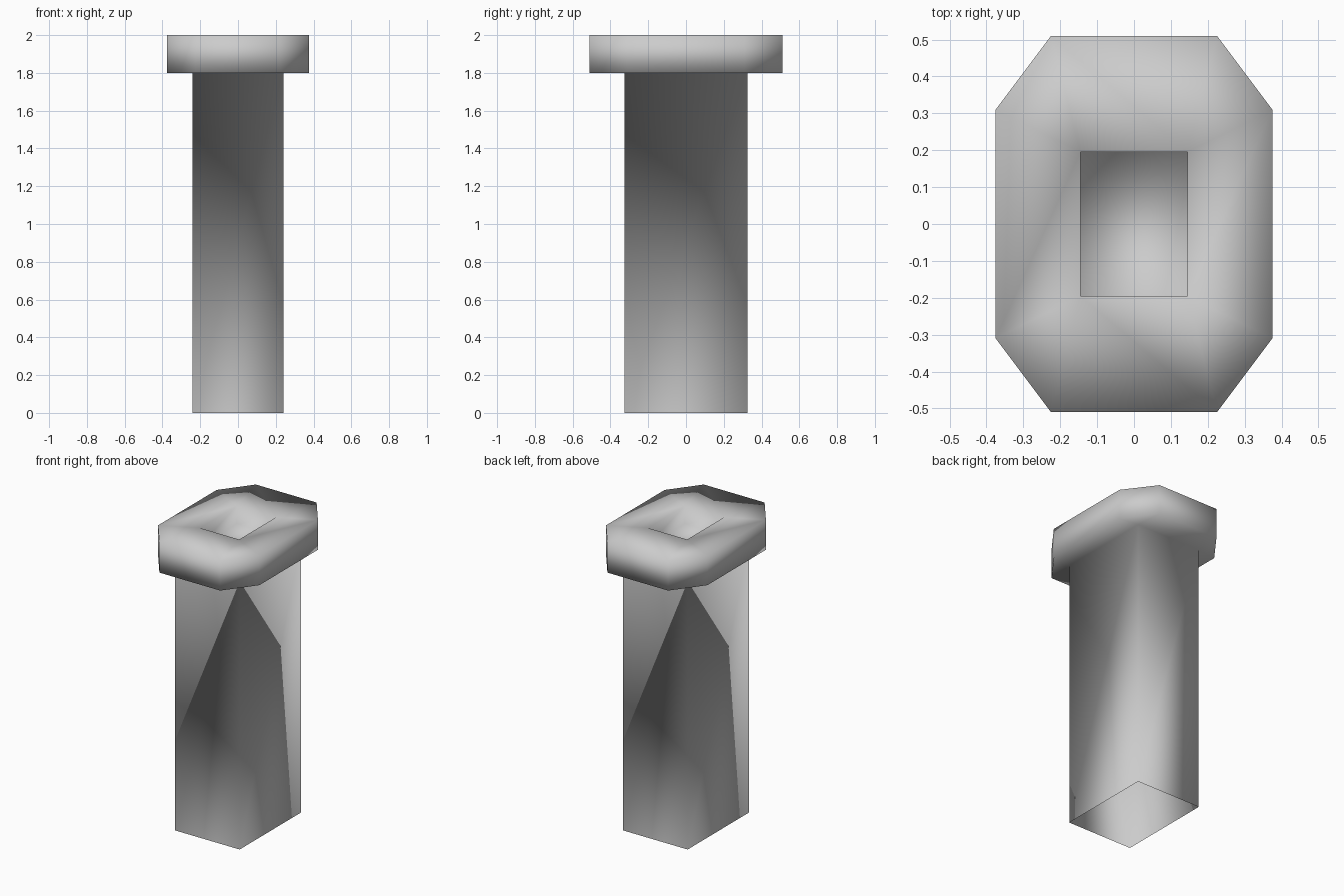
import bpy
import bmesh

# Remove the default cube
cube = bpy.data.objects.get("Cube")
if cube:
    bpy.data.objects.remove(cube, do_unlink=True)

SHAFT = (0.24, 0.325)    # half sizes in x and y
HEAD = (0.375, 0.51)
CHAMFER = (0.15, 0.2)
SOCKET = (0.145, 0.195)
HEAD_BOTTOM, HEAD_TOP, SOCKET_FLOOR = 1.8, 2.0, 1.88

# One flat grey for the whole part
grey = bpy.data.materials.new("grey")
grey.use_nodes = True
colour = (0.6, 0.6, 0.6, 1)
grey.diffuse_color = colour
grey.node_tree.nodes["Principled BSDF"].inputs["Base Color"].default_value = colour

bm = bmesh.new()


def rectangle(half, z):
    """Four corners, counter-clockwise from front left of the outline."""
    x, y = half
    return [bm.verts.new((sx * x, sy * y, z))
            for sx, sy in ((-1, -1), (1, -1), (1, 1), (-1, 1))]


def octagon(half, cut, z):
    """Chamfered rectangle, two points for each corner."""
    x, y = half
    cx, cy = cut
    ring = []
    for sx, sy in ((-1, -1), (1, -1), (1, 1), (-1, 1)):
        pair = [(sx * x, sy * (y - cy)), (sx * (x - cx), sy * y)]
        if sx * sy < 0:
            pair.reverse()
        ring += [bm.verts.new((px, py, z)) for px, py in pair]
    return ring


def walls(low, high):
    """Quads between two rings with equal point counts."""
    n = len(low)
    for i in range(n):
        j = (i + 1) % n
        bm.faces.new((low[i], low[j], high[j], high[i]))


def collar(rect, octa):
    """Flat surface between a rectangle and the chamfered outline."""
    for i in range(4):
        j = (i + 1) % 4
        a, b, c = octa[2 * i], octa[2 * i + 1], octa[2 * j]
        bm.faces.new((rect[i], a, b))
        bm.faces.new((rect[i], b, c, rect[j]))


# Shaft, open at the bottom
shaft_low = rectangle(SHAFT, 0)
shaft_high = rectangle(SHAFT, HEAD_BOTTOM)
walls(shaft_low, shaft_high)

# Chamfered head
head_low = octagon(HEAD, CHAMFER, HEAD_BOTTOM)
head_high = octagon(HEAD, CHAMFER, HEAD_TOP)
collar(shaft_high, head_low)
walls(head_low, head_high)

# Rectangular socket sunk in the head
socket_high = rectangle(SOCKET, HEAD_TOP)
socket_low = rectangle(SOCKET, SOCKET_FLOOR)
collar(socket_high, head_high)
walls(socket_high, socket_low)
bm.faces.new(socket_low)

# Consistent outward normals, smooth across the welded surface
bmesh.ops.recalc_face_normals(bm, faces=bm.faces[:])
if next(f for f in bm.faces if socket_low[0] in f.verts and len(
        set(f.verts) & set(socket_low)) == 4).normal.z < 0:
    bmesh.ops.reverse_faces(bm, faces=bm.faces[:])
for face in bm.faces:
    face.smooth = True

mesh = bpy.data.meshes.new("headed_post")
bm.to_mesh(mesh)
bm.free()
mesh.materials.append(grey)
post = bpy.data.objects.new("headed_post", mesh)
bpy.context.collection.objects.link(post)
